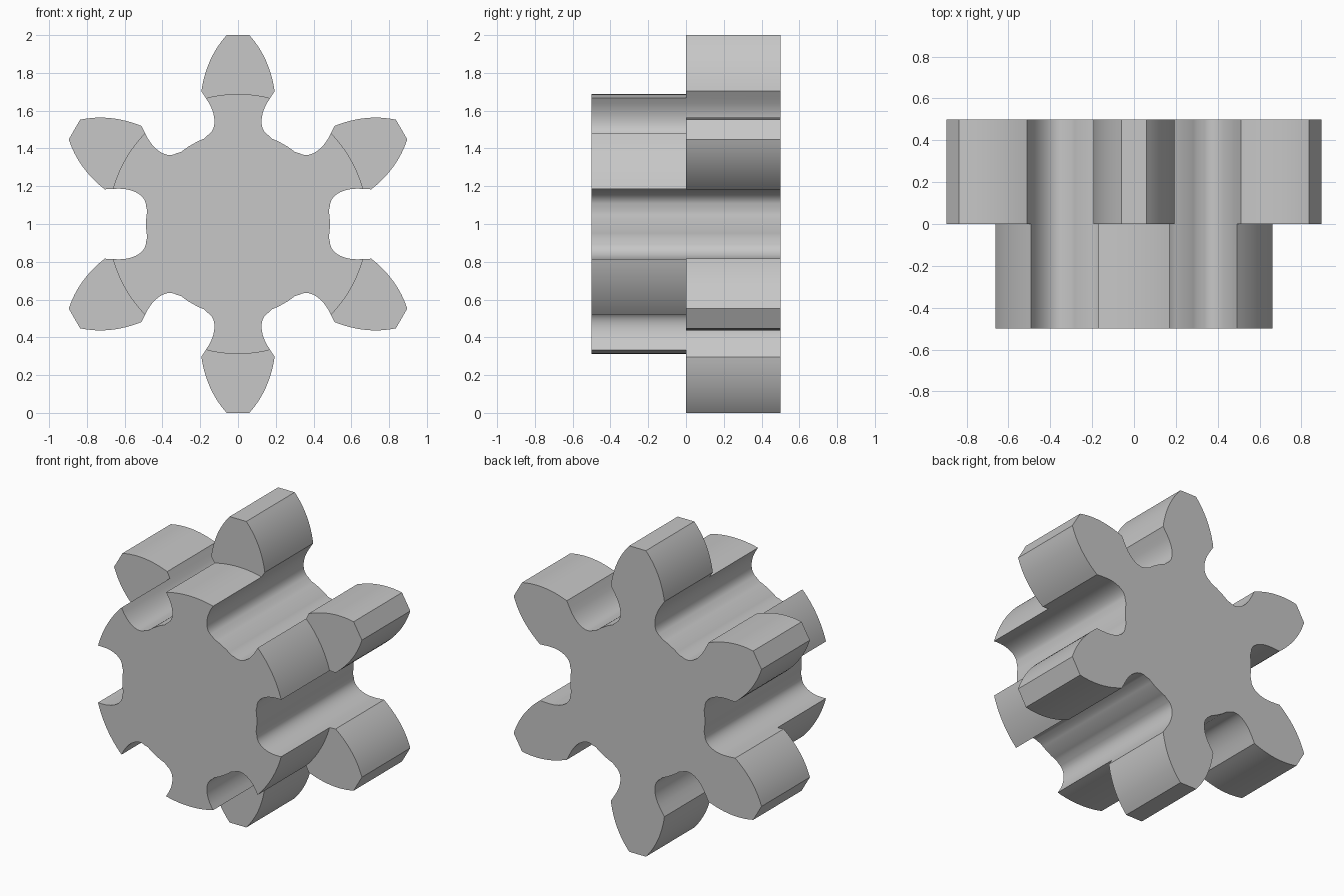
import bpy, bmesh
from math import radians, sqrt, cos, sin, atan2
from mathutils import Vector, Matrix

old = bpy.data.objects.get("Cube")
if old:
    bpy.data.objects.remove(old, do_unlink=True)

TEETH = 6
PITCH = radians(360 / TEETH)
TRIM_R = 0.688      # radius of the shortened front teeth
HALF_DEPTH = 0.5


def bezier(points, steps):
    """Sample a Bezier curve of any degree by repeated interpolation."""
    out = []
    for i in range(steps + 1):
        pts = [Vector(p) for p in points]
        while len(pts) > 1:
            pts = [a.lerp(b, i / steps) for a, b in zip(pts, pts[1:])]
        out.append(pts[0])
    return out


def turn(points, angle):
    return [Matrix.Rotation(angle, 2) @ p for p in points]


def flip(points):
    return [Vector((p.x, -p.y)) for p in reversed(points)]


# Valley outline around the +x axis, from root floor to the trimmed tooth edge
edge = Vector((sqrt(TRIM_R ** 2 - 0.186 ** 2), 0.186))
half = bezier([(0.486, 0.025), (0.484, 0.05), (0.481, 0.07)], 2)
half += bezier([(0.487, 0.095), (0.487, 0.15), (0.55, 0.186), (0.63, 0.187)], 12)
half.append(edge)
valley = flip(half) + half

# Tooth outline around the +x axis, lower flank then its mirror
flank = bezier([(0.703, -0.194), (0.88, -0.168), (1.0, -0.06)], 12)
tooth = turn(flank + flip(flank), PITCH / 2)

# Arc that caps each shortened front tooth
a0 = atan2(edge.y, edge.x)
arc = []
for i in range(1, 12):
    a = a0 + (PITCH - 2 * a0) * i / 12
    arc.append(Vector((cos(a), sin(a))) * TRIM_R)

bm = bmesh.new()


def place(points, k, y):
    return [bm.verts.new((p.x, y, p.y + 1)) for p in turn(points, k * PITCH)]


def strip(a, b):
    for i in range(len(a) - 1):
        bm.faces.new((a[i], a[i + 1], b[i + 1], b[i]))


# Rows of vertices at the front, the step and the back
ys = (-HALF_DEPTH, 0, HALF_DEPTH)
valleys = [[place(valley, k, y) for y in ys] for k in range(TEETH)]
front_cap, back_cap = [], []
for k in range(TEETH):
    vf, vm, vb = valleys[k]
    nf, nm, nb = valleys[(k + 1) % TEETH]
    strip(vf, vm)
    strip(vm, vb)
    arc_f, arc_m = place(arc, k, ys[0]), place(arc, k, ys[1])
    tooth_m, tooth_b = place(tooth, k, ys[1]), place(tooth, k, ys[2])
    # Short front tooth, tall back tooth and the step between them
    strip([vf[-1]] + arc_f + [nf[0]], [vm[-1]] + arc_m + [nm[0]])
    strip([vm[-1]] + tooth_m + [nm[0]], [vb[-1]] + tooth_b + [nb[0]])
    bm.faces.new([vm[-1]] + tooth_m + [nm[0]] + arc_m[::-1])
    front_cap += vf + arc_f
    back_cap += vb + tooth_b
bm.faces.new(front_cap)
bm.faces.new(back_cap[::-1])
bmesh.ops.recalc_face_normals(bm, faces=bm.faces)

mesh = bpy.data.meshes.new("stepped_gear")
bm.to_mesh(mesh)
bm.free()
gear = bpy.data.objects.new("stepped_gear", mesh)
bpy.context.collection.objects.link(gear)

# Plain grey finish
grey = bpy.data.materials.new("grey")
grey.use_nodes = True
colour = (0.57, 0.57, 0.57, 1)
grey.diffuse_color = colour
grey.node_tree.nodes["Principled BSDF"].inputs["Base Color"].default_value = colour
mesh.materials.append(grey)

bpy.ops.object.select_all(action="DESELECT")
gear.select_set(True)
bpy.context.view_layer.objects.active = gear
bpy.ops.object.shade_smooth_by_angle(angle=radians(30))
